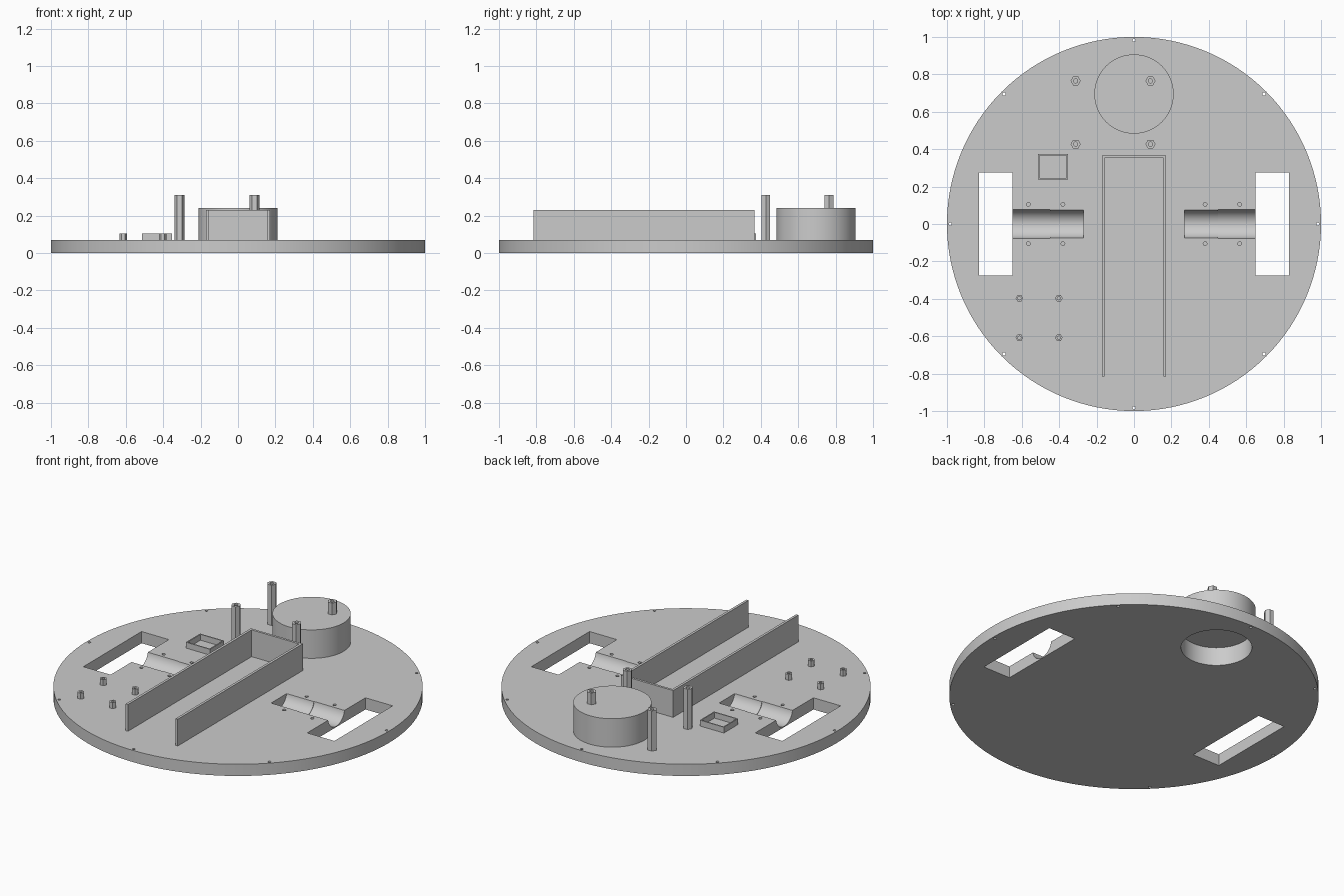
import bpy
from math import cos, sin, pi

if "Cube" in bpy.data.objects:
    bpy.data.objects.remove(bpy.data.objects["Cube"])

TOP = 0.07  # upper face of the base plate


def box(name, x0, x1, y0, y1, z0, z1):
    bpy.ops.mesh.primitive_cube_add(size=1, location=((x0 + x1) / 2, (y0 + y1) / 2, (z0 + z1) / 2))
    o = bpy.context.object
    o.name = name
    o.scale = (x1 - x0, y1 - y0, z1 - z0)
    bpy.ops.object.transform_apply(location=False, rotation=False)
    return o


def cyl(name, x, y, r, z0, z1, n=24, turn=0):
    bpy.ops.mesh.primitive_cylinder_add(vertices=n, radius=r, depth=z1 - z0,
                                        location=(x, y, (z0 + z1) / 2), rotation=(0, 0, turn))
    o = bpy.context.object
    o.name = name
    return o


def xcyl(x0, x1, z, r):
    bpy.ops.mesh.primitive_cylinder_add(vertices=64, radius=r, depth=abs(x1 - x0),
                                        location=((x0 + x1) / 2, 0, z), rotation=(0, pi / 2, 0))
    return bpy.context.object


def cut(target, cutter):
    m = target.modifiers.new("cut", 'BOOLEAN')
    m.operation = 'DIFFERENCE'
    m.solver = 'EXACT'
    m.object = cutter
    bpy.context.view_layer.objects.active = target
    bpy.ops.object.modifier_apply(modifier=m.name)
    bpy.data.objects.remove(cutter)


def smooth(o):
    bpy.ops.object.select_all(action='DESELECT')
    o.select_set(True)
    bpy.context.view_layer.objects.active = o
    bpy.ops.object.shade_smooth_by_angle(angle=0.5)


# Round base plate
base = cyl("base_plate", 0, 0, 1, 0, TOP, 128)
for s in (-1, 1):
    # motor cradle: two slightly different diameters on one axis
    cut(base, xcyl(s * 0.27, s * 0.46, 0.083, 0.075))
    cut(base, xcyl(s * 0.45, s * 0.70, 0.083, 0.078))
    # wheel slot
    xa, xb = sorted((s * 0.65, s * 0.83))
    cut(base, box("slot", xa, xb, -0.275, 0.275, -0.1, 0.2))
    # blind screw holes beside the cradle
    for x in (0.38, 0.565):
        for y in (-0.105, 0.105):
            cut(base, cyl("hole", s * x, y, 0.01, 0.02, 0.2, 16))
# Through holes around the rim
for i in range(8):
    a = i * pi / 4
    cut(base, cyl("hole", 0.983 * cos(a), 0.983 * sin(a), 0.008, -0.1, 0.2, 12))

# Caster housing, open from below
pod = cyl("caster_housing", 0, 0.695, 0.212, TOP, 0.24, 64)
cut(pod, cyl("bore", 0, 0.695, 0.192, -0.1, 0.11, 64))
cut(base, cyl("bore", 0, 0.695, 0.192, -0.1, 0.2, 64))
smooth(base)
smooth(pod)

# Battery channel: two side walls and a back wall
for s, side in ((-1, "left"), (1, "right")):
    xa, xb = sorted((s * 0.157, s * 0.172))
    box("battery_wall_" + side, xa, xb, -0.815, 0.367, TOP, 0.23)
box("battery_wall_back", -0.157, 0.157, 0.353, 0.367, TOP, 0.23)

# Small square switch frame
frame = box("switch_frame", -0.512, -0.353, 0.239, 0.374, TOP, 0.105)
cut(frame, box("inner", -0.505, -0.36, 0.246, 0.367, 0.0, 0.2))


# Hexagonal standoffs with bored centres
def standoff(name, x, y, r, z0, z1):
    o = cyl(name, x, y, r, z0, z1, 6, pi / 6)
    cut(o, cyl("bore", x, y, r * 0.42, max(z0, z1 - 0.1), z1 + 0.1, 16))


for x in (-0.312, 0.088):
    for y in (0.427, 0.765):
        on_pod = x > 0 and y > 0.5
        standoff("tall_standoff", x, y, 0.027, 0.2 if on_pod else TOP, 0.31)
for x in (-0.613, -0.402):
    for y in (-0.397, -0.608):
        standoff("short_standoff", x, y, 0.02, TOP, 0.105)
